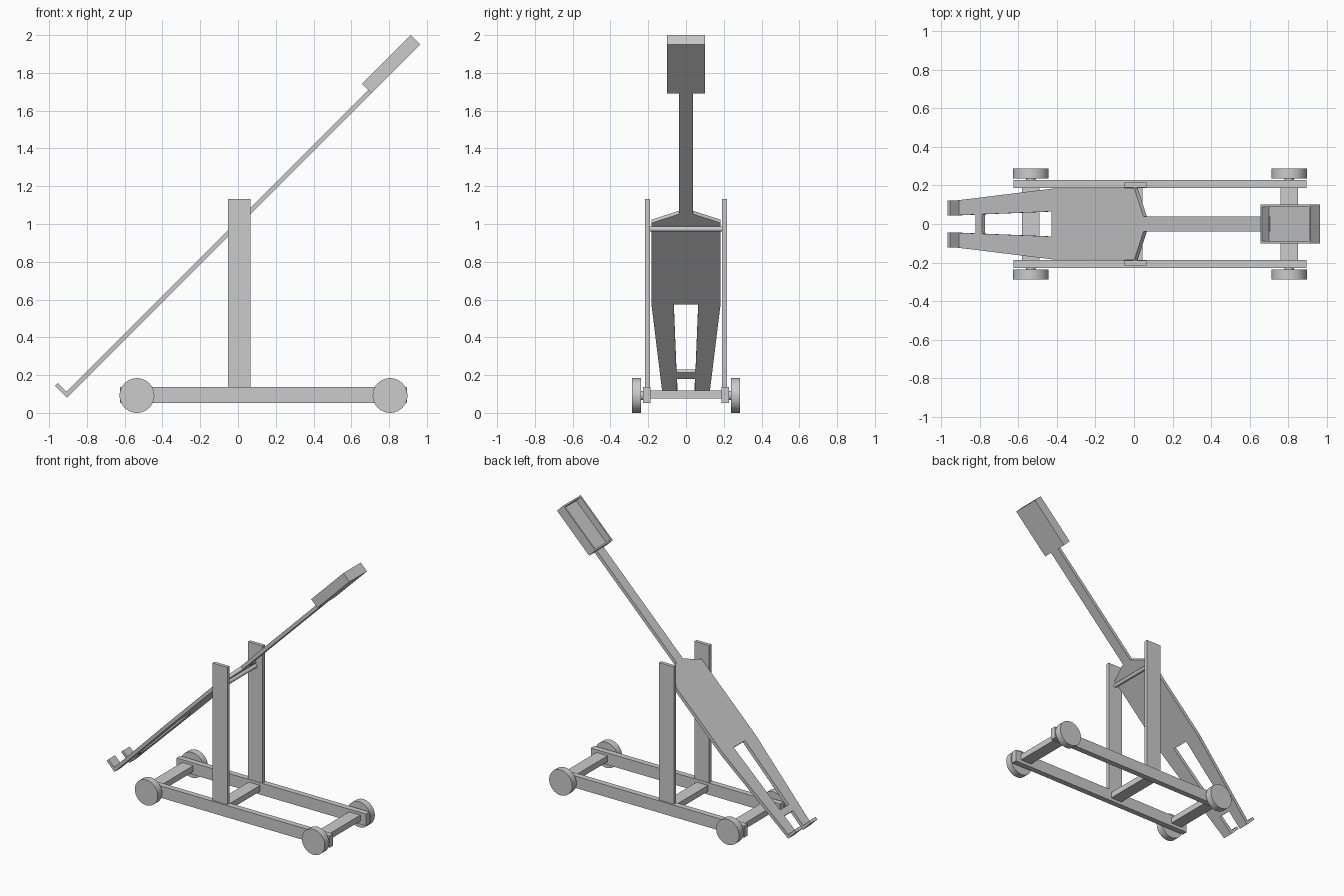
import bpy, bmesh, math
from mathutils import Matrix, Vector

if "Cube" in bpy.data.objects:
    bpy.data.objects.remove(bpy.data.objects["Cube"])

R2 = math.sqrt(2)
# Arm frame: u runs up the 45 degree arm, v across (y), w away from its underside
ARM = Matrix(((1 / R2, 0, -1 / R2, 0),
              (0, 1, 0, 0),
              (1 / R2, 0, 1 / R2, 0.985),
              (0, 0, 0, 1)))


def make(name, bm, matrix=Matrix()):
    bm.transform(matrix)
    bmesh.ops.recalc_face_normals(bm, faces=bm.faces[:])
    me = bpy.data.meshes.new(name)
    bm.to_mesh(me)
    bm.free()
    ob = bpy.data.objects.new(name, me)
    bpy.context.collection.objects.link(ob)
    return ob


def box(name, x, y, z, matrix=Matrix()):
    bm = bmesh.new()
    bmesh.ops.create_cube(bm, size=1)
    for v in bm.verts:
        v.co = Vector([(a + b) / 2 + c * (b - a) for (a, b), c in zip((x, y, z), v.co)])
    return make(name, bm, matrix)


def rod(name, x, z, r, y0, y1, sides=40):
    bm = bmesh.new()
    bmesh.ops.create_cone(bm, cap_ends=True, segments=sides, radius1=r, radius2=r, depth=abs(y1 - y0))
    ob = make(name, bm, Matrix.Translation((x, (y0 + y1) / 2, z)) @ Matrix.Rotation(math.pi / 2, 4, 'X'))
    for p in ob.data.polygons:
        p.use_smooth = len(p.vertices) == 4
    bm = bmesh.new()
    bm.from_mesh(ob.data)
    for e in bm.edges:
        if e.calc_face_angle(0) > 0.7:
            e.smooth = False
    bm.to_mesh(ob.data)
    bm.free()


def side(s, a, b):
    return tuple(sorted((s * a, s * b)))


# Wheeled base and uprights
for s, tag in ((-1, "front"), (1, "back")):
    box(f"{tag}_rail", (-0.625, 0.895), side(s, 0.187, 0.228), (0.052, 0.138))
    box(f"{tag}_post", (-0.053, 0.065), side(s, 0.19, 0.216), (0.138, 1.133))
    for x, end in ((-0.535, "left"), (0.805, "right")):
        rod(f"{tag}_{end}_wheel", x, 0.092, 0.092, s * 0.237, s * 0.287)
        rod(f"{tag}_{end}_wheel_hub", x, 0.092, 0.025, s * 0.22, s * 0.24, 16)
for x, tag in ((-0.535, "left"), (0.0, "middle"), (0.805, "right")):
    box(f"{tag}_crossbar", (x - 0.045, x + 0.045), (-0.19, 0.19), (0.075, 0.118))
rod("pivot_rod", 0.007, 0.973, 0.014, -0.192, 0.192, 20)

# Throwing arm: forked paddle and handle in one outline (x, half width)
T = 0.025
half = [(0.72, 0.038), (0.067, 0.038), (0.02, 0.183), (-0.41, 0.183),
        (-0.905, 0.122), (-0.905, 0.045), (-0.41, 0.065)]
outline = half + [(x, -y) for x, y in reversed(half)]
bm = bmesh.new()
face = bm.faces.new([bm.verts.new((x * R2, y, 0)) for x, y in outline])
ext = bmesh.ops.extrude_face_region(bm, geom=[face])
bmesh.ops.translate(bm, vec=(0, 0, T), verts=[g for g in ext["geom"] if isinstance(g, bmesh.types.BMVert)])
make("throwing_arm", bm, ARM)
box("fork_bar", (-0.806 * R2, -0.772 * R2), (-0.052, 0.052), (0, T), ARM)

# Hooks at the fork tips
u0 = -0.905 * R2
for s, tag in ((-1, "front"), (1, "back")):
    box(f"{tag}_hook", (u0, u0 + 0.02), side(s, 0.045, 0.122), (0, 0.09), ARM)

# Open bucket: inset top face pushed down
bm = bmesh.new()
ua, ub, h = 0.707 * R2, 0.965 * R2, 0.0707
bucket = box("bucket", (ua, ub), (-0.1, 0.1), (0, h))
bm.from_mesh(bucket.data)
top = max(bm.faces, key=lambda f: f.calc_center_median().z)
bmesh.ops.inset_region(bm, faces=[top], thickness=0.016)
ext = bmesh.ops.extrude_face_region(bm, geom=[top])
bmesh.ops.translate(bm, vec=(0, 0, -0.05), verts=[g for g in ext["geom"] if isinstance(g, bmesh.types.BMVert)])
if top.is_valid:
    bmesh.ops.delete(bm, geom=[top], context='FACES_ONLY')
bm.transform(ARM)
bmesh.ops.recalc_face_normals(bm, faces=bm.faces[:])
bm.to_mesh(bucket.data)
bm.free()
